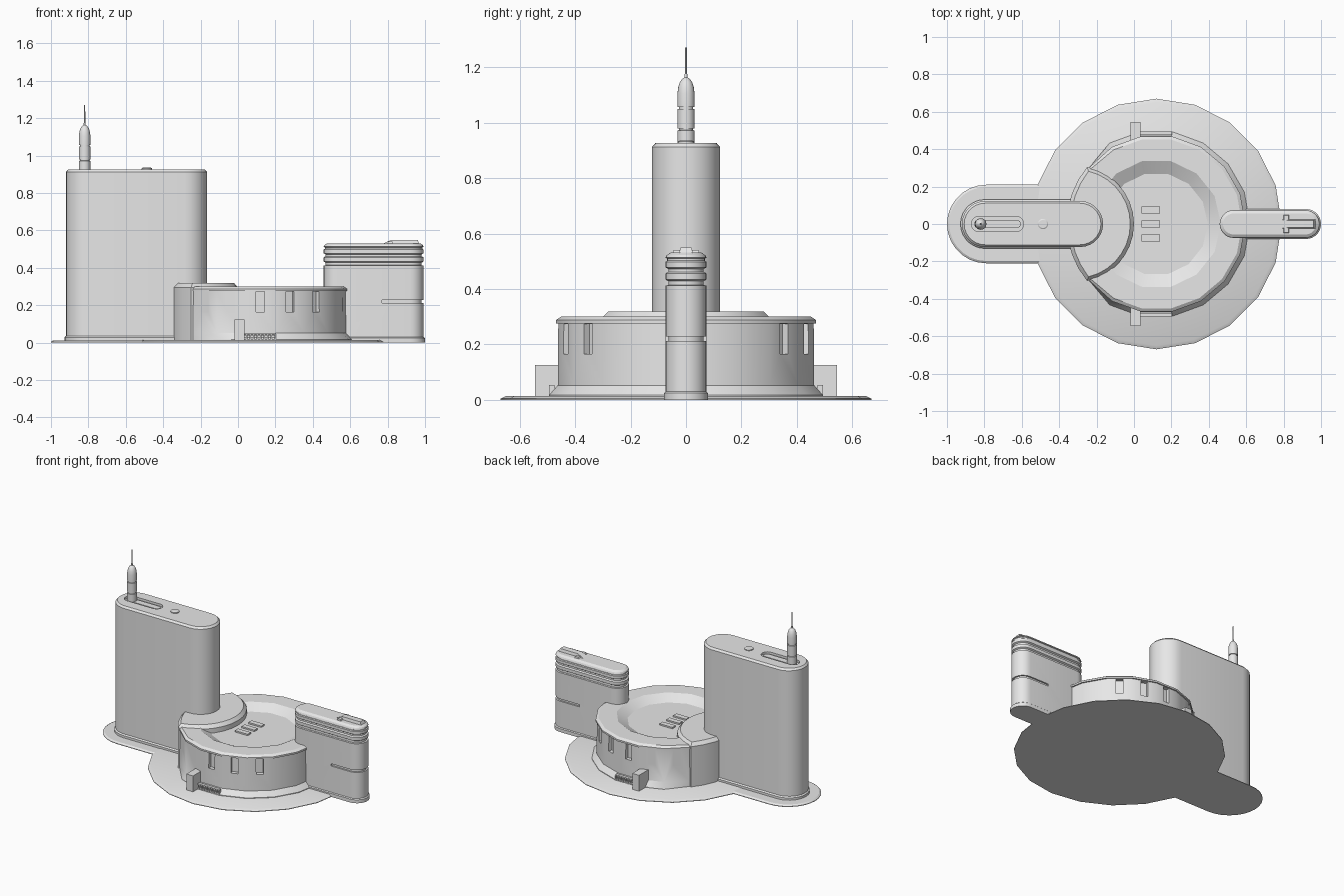
import bpy, bmesh
from math import sin, cos, pi, radians, acos, degrees
from mathutils import Matrix

cube = bpy.data.objects.get("Cube")
if cube:
    bpy.data.objects.remove(cube, do_unlink=True)

grey = bpy.data.materials.new("light_grey")
grey.use_nodes = True
grey.diffuse_color = (0.8, 0.8, 0.8, 1)
grey.node_tree.nodes["Principled BSDF"].inputs["Base Color"].default_value = (0.8, 0.8, 0.8, 1)

CX = 0.12      # arena centre
parts = []


def finish(name, bm):
    bmesh.ops.recalc_face_normals(bm, faces=bm.faces)
    me = bpy.data.meshes.new(name)
    bm.to_mesh(me)
    bm.free()
    ob = bpy.data.objects.new(name, me)
    me.materials.append(grey)
    bpy.context.collection.objects.link(ob)
    parts.append(ob)
    return ob


def loft(name, layers):
    """Skin a stack of (outline, z) layers and cap both ends."""
    bm = bmesh.new()
    rings = [[bm.verts.new((x, y, z)) for x, y in pts] for pts, z in layers]
    n = len(rings[0])
    for a, b in zip(rings, rings[1:]):
        for i in range(n):
            j = (i + 1) % n
            bm.faces.new((a[i], a[j], b[j], b[i]))
    bm.faces.new(rings[0])
    bm.faces.new(rings[-1])
    return finish(name, bm)


def arc(cx, r, a0, a1, n):
    angles = [radians(a0 + (a1 - a0) * i / n) for i in range(n + 1)]
    return [(cx + r * cos(a), r * sin(a)) for a in angles]


def circle(cx, r, n):
    return arc(cx, r, 0, 360, n)[:-1]


def stadium(x0, x1, hw, n=14):
    return arc(x1 - hw, hw, -90, 90, n) + arc(x0 + hw, hw, 90, 270, n)


def lathe(name, cx, profile, n):
    return loft(name, [(circle(cx, r, n), z) for r, z in profile])


def pill(name, x0, x1, hw, profile):
    """Stadium-shaped tower; profile gives (inset, z)."""
    return loft(name, [(stadium(x0 + d, x1 - d, hw - d), z) for d, z in profile])


def box(name, x, y, z, turn=0, pivot=(0, 0)):
    bm = bmesh.new()
    bmesh.ops.create_cube(bm, size=1)
    for v in bm.verts:
        for k, (lo, hi) in enumerate((x, y, z)):
            v.co[k] = hi if v.co[k] > 0 else lo
    bm.transform(Matrix.Translation((*pivot, 0)) @ Matrix.Rotation(turn, 4, 'Z'))
    return finish(name, bm)


def cut(ob, cutter):
    mod = ob.modifiers.new("cut", 'BOOLEAN')
    mod.operation = 'DIFFERENCE'
    mod.solver = 'EXACT'
    mod.object = cutter
    bpy.context.view_layer.update()
    bpy.context.view_layer.objects.active = ob
    bpy.ops.object.modifier_apply(modifier=mod.name)
    parts.remove(cutter)
    bpy.data.objects.remove(cutter, do_unlink=True)


# Ground plates
lathe("ground_disc", CX, [(0.67, 0), (0.67, 0.004), (0.65, 0.014)], 20)
pill("tower_ground_plate", -1, -0.3, 0.21, [(0, 0), (0, 0.004), (0.012, 0.012)])

# Arena drum; its flared skirt stops at the link block
def drum_ring(r):
    pts = []
    for i in range(18):
        a = i * 20 if i <= 9 else i * 20 - 360
        rr = min(r, 0.47) if abs(a) > 139 else r
        pts.append((CX + rr * cos(radians(a)), rr * sin(radians(a))))
    return pts

profile = [(0.5, 0), (0.5, 0.018), (0.47, 0.052), (0.468, 0.275),
           (0.476, 0.276), (0.476, 0.288), (0.458, 0.3)]
arena = loft("arena_drum", [(drum_ring(r), z) for r, z in profile])
cut(arena, lathe("dish_cutter", CX, [(0.275, 0.262), (0.345, 0.3), (0.36, 0.308)], 14))

# Window slots on the front and back of the drum
for side in (-1, 1):
    for a in (50, 70, 90, 110, 130):
        cut(arena, box("slot_cutter", (0.435, 0.52), (-0.023, 0.023), (0.165, 0.273),
                       radians(side * a), (CX, 0)))

# Small steps on the dish floor
for i in (-1, 0, 1):
    box("floor_step", (0.04, 0.14), (i * 0.075 - 0.018, i * 0.075 + 0.018), (0.255, 0.272))

# Link block between drum and tower: overlap of two circles
def lens(inset):
    R, r, d = 0.48 - inset, 0.31 - inset, 0.43
    a = degrees(acos((d * d + R * R - r * r) / (2 * d * R)))
    b = degrees(acos((d * d + r * r - R * R) / (2 * d * r)))
    return arc(CX - d, r, -b, b, 14) + arc(CX, R, 180 - a, 180 + a, 8)[1:-1]

loft("link_block", [(lens(0), 0), (lens(0), 0.295), (lens(0.02), 0.318)])

# Entrances on both sides of the drum: fin plus a slatted stair
for s in (-1, 1):
    def span(a, b):
        return tuple(sorted((s * a, s * b)))
    box("entrance_fin", (-0.018, 0.034), span(0.44, 0.545), (0, 0.125))
    box("stair_base", (0.034, 0.2), span(0.44, 0.485), (0, 0.042))
    box("stair_rail", (0.034, 0.2), span(0.475, 0.495), (0.045, 0.053))
    for i in range(9):
        x = 0.042 + i * 0.019
        box("stair_slat", (x, x + 0.008), span(0.475, 0.495), (0.012, 0.046))

# Tall tower
tower = pill("tall_tower", -0.92, -0.165, 0.123,
             [(-0.008, 0), (-0.008, 0.028), (0, 0.036), (0, 0.913), (0.012, 0.926)])
cut(tower, pill("roof_cutter", -0.87, -0.59, 0.04, [(0, 0.91), (0, 0.95)]))
pill("roof_strip", -0.855, -0.605, 0.022, [(0, 0.905), (0, 0.919)])
lathe("roof_button", -0.487, [(0.028, 0.92), (0.028, 0.932), (0.022, 0.936)], 16)

# Mast on the tower
lathe("mast", -0.82, [
    (0.031, 0.905), (0.031, 0.972), (0.026, 0.973), (0.026, 0.979), (0.031, 0.98),
    (0.031, 1.049), (0.026, 1.05), (0.026, 1.056), (0.031, 1.057), (0.031, 1.105),
    (0.028, 1.128), (0.022, 1.147), (0.012, 1.16), (0.006, 1.163), (0.005, 1.175)], 20)
lathe("mast_needle", -0.82, [(0.004, 1.16), (0.003, 1.272)], 8)

# Low tower with ribbed top
low = pill("low_tower", 0.458, 0.992, 0.074, [
    (0, 0), (0, 0.412), (0.01, 0.414), (0.01, 0.428), (0, 0.434), (0, 0.456),
    (0.01, 0.462), (0.01, 0.472), (0, 0.478), (0, 0.498), (0.006, 0.502),
    (0.006, 0.51), (0, 0.513), (0.004, 0.522), (0.018, 0.531)])
band = box("groove_cutter", (0.77, 1.1), (-0.2, 0.2), (0.212, 0.228))
cut(band, pill("groove_core", 0.4, 0.981, 0.063, [(0, 0.1), (0, 0.3)]))
cut(low, band)
pill("low_tower_foot", 0.45, 1.0, 0.08, [(0, 0), (0, 0.024), (0.007, 0.03)])

# Sloped roof housing on the low tower
def rect(x0, x1, hw):
    return [(x0, -hw), (x1, -hw), (x1, hw), (x0, hw)]

loft("roof_housing", [(rect(0.765, 0.972, 0.026), 0.525), (rect(0.82, 0.96, 0.02), 0.55)])
loft("roof_crossbar", [(rect(0.795, 0.83, 0.05), 0.525), (rect(0.803, 0.825, 0.045), 0.54)])

# Smooth curved walls, keep edges crisp
bpy.ops.object.select_all(action='DESELECT')
for ob in parts:
    ob.select_set(True)
bpy.context.view_layer.objects.active = parts[0]
bpy.ops.object.shade_smooth_by_angle(angle=radians(28))
